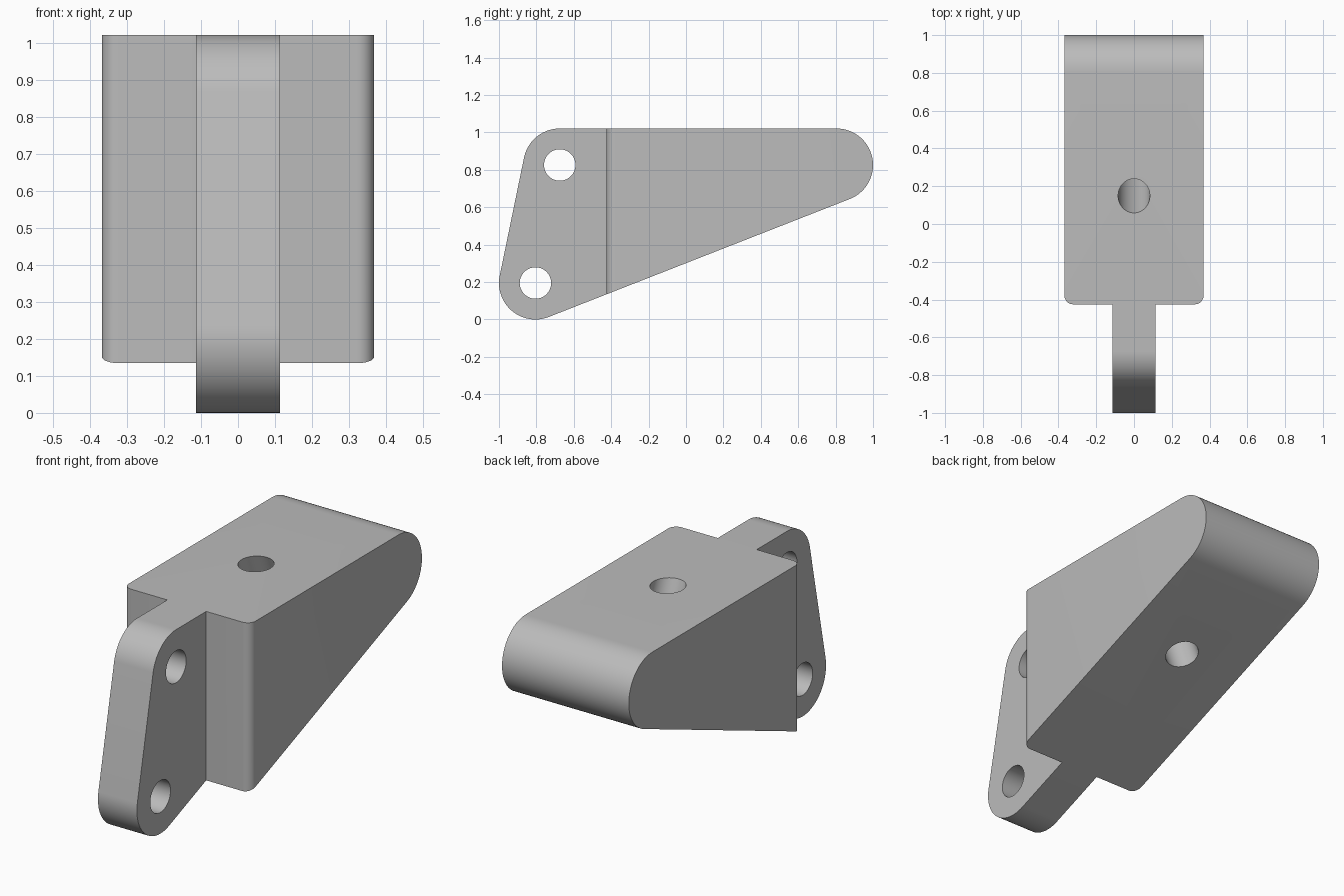
import bpy, bmesh, math
from mathutils import Vector

cube = bpy.data.objects.get("Cube")
if cube:
    bpy.data.objects.remove(cube, do_unlink=True)

R = 0.195                       # outer rounding radius
HOLE = 0.084
LOWER, BACK, UPPER = Vector((-0.805, R)), Vector((0.805, 0.826)), Vector((-0.675, 0.826))

grey = bpy.data.materials.new("plain grey")
grey.use_nodes = True
COLOUR = (0.5, 0.5, 0.5, 1)
grey.diffuse_color = COLOUR
grey.node_tree.nodes["Principled BSDF"].inputs["Base Color"].default_value = COLOUR


def arc(centre, radius, start, end, steps):
    return [centre + radius * Vector((math.cos(a), math.sin(a)))
            for a in (start + (end - start) * i / steps for i in range(steps + 1))]


def prism(name, points, offset):
    """Extrude a closed 3D outline along an offset."""
    bm = bmesh.new()
    face = bm.faces.new([bm.verts.new(p) for p in points])
    result = bmesh.ops.extrude_face_region(bm, geom=[face])
    moved = [v for v in result["geom"] if isinstance(v, bmesh.types.BMVert)]
    bmesh.ops.translate(bm, verts=moved, vec=offset)
    bmesh.ops.recalc_face_normals(bm, faces=bm.faces)
    mesh = bpy.data.meshes.new(name)
    bm.to_mesh(mesh)
    bm.free()
    mesh.materials.append(grey)
    obj = bpy.data.objects.new(name, mesh)
    bpy.context.collection.objects.link(obj)
    return obj


def side_profile():
    """Rounded triangle: straight tangents joining three equal circles."""
    centres = [LOWER, BACK, UPPER]
    normals = []
    for i, c in enumerate(centres):
        d = centres[(i + 1) % 3] - c
        normals.append(math.atan2(d.y, d.x) - math.pi / 2)
    outline = []
    for i, c in enumerate(centres):
        start, end = normals[i - 1], normals[i]
        outline += arc(c, R, start, start + (end - start) % math.tau, 28)
    return outline


def boolean(obj, cutter, operation):
    mod = obj.modifiers.new(cutter.name, "BOOLEAN")
    mod.operation, mod.solver, mod.object = operation, "EXACT", cutter
    bpy.context.view_layer.objects.active = obj
    bpy.ops.object.modifier_apply(modifier=mod.name)
    bpy.data.objects.remove(cutter, do_unlink=True)


def drill(obj, name, centre, axis):
    bpy.ops.mesh.primitive_cylinder_add(vertices=64, radius=HOLE, depth=2.4, location=centre)
    cutter = bpy.context.object
    cutter.name = name
    cutter.hide_render = True
    cutter.rotation_mode = "QUATERNION"
    cutter.rotation_quaternion = Vector(axis).to_track_quat("Z", "Y")
    cutter.data.materials.append(grey)
    bpy.context.view_layer.update()
    boolean(obj, cutter, "INTERSECT" if name == "core" else "DIFFERENCE")


# Plan outline: wide block with rounded front corners and a narrow tongue
half, tongue, front, fillet = 0.368, 0.113, -0.425, 0.045
corner = arc(Vector((half - fillet, front + fillet)), fillet, -math.pi / 2, 0, 10)
right_half = [Vector((tongue, -1.2)), Vector((tongue, front))] + corner + [Vector((half, 1.2))]
plan = right_half + [Vector((-p.x, p.y)) for p in reversed(right_half)]
bracket = prism("bracket_body", [(p.x, p.y, -0.2) for p in plan], (0, 0, 1.5))

# Trim the plan to the side profile
slab = prism("side_profile", [(-0.6, p.x, p.y) for p in side_profile()], (1.2, 0, 0))
boolean(bracket, slab, "INTERSECT")

# Pivot holes across the tongue
for name, c in (("lower_pivot_hole", LOWER), ("upper_pivot_hole", UPPER)):
    drill(bracket, name, (0, c.x, c.y), (1, 0, 0))

# Bolt hole square to the sloping underside
slope = BACK - LOWER
drill(bracket, "bolt_hole", (0, 0.149, 1.021), (0, -slope.y, slope.x))

# Smooth rounded faces, keep edges crisp
bpy.ops.object.select_all(action="DESELECT")
bracket.select_set(True)
bpy.context.view_layer.objects.active = bracket
bpy.ops.object.shade_smooth_by_angle(angle=math.radians(20))
